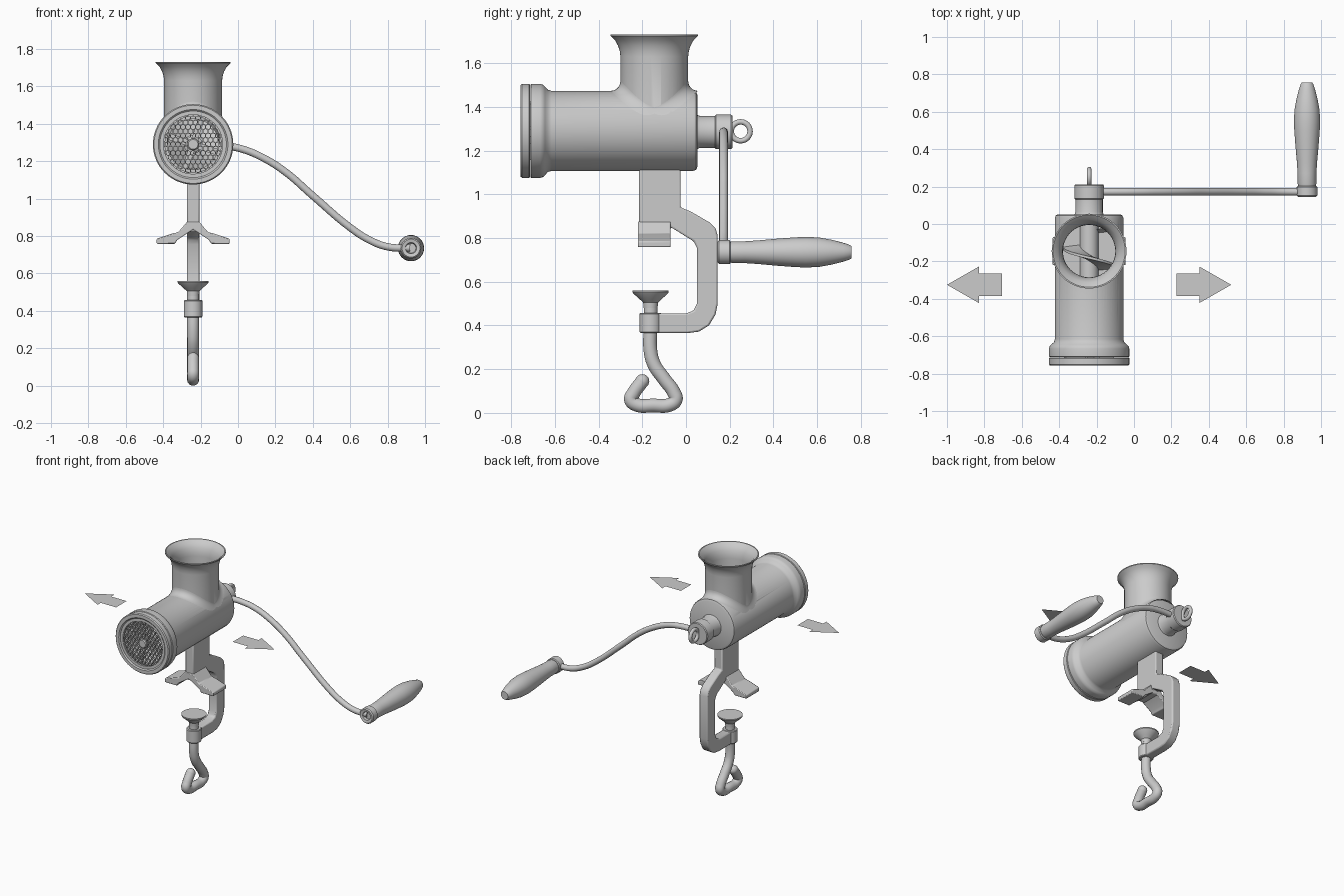
import bpy, bmesh
from math import sin, cos, pi, sqrt, radians
from mathutils import Vector, Matrix

if "Cube" in bpy.data.objects:
    bpy.data.objects.remove(bpy.data.objects["Cube"])

CX, AZ = -0.24, 1.29          # centre of the body tube (x, z)


def finish(ob, angle=35):
    bpy.ops.object.select_all(action='DESELECT')
    ob.select_set(True)
    bpy.context.view_layer.objects.active = ob
    bpy.ops.object.shade_smooth_by_angle(angle=radians(angle))
    return ob


def make(name, bm, recalc=True):
    if recalc:
        bmesh.ops.recalc_face_normals(bm, faces=bm.faces)
    me = bpy.data.meshes.new(name)
    bm.to_mesh(me)
    bm.free()
    ob = bpy.data.objects.new(name, me)
    bpy.context.collection.objects.link(ob)
    return finish(ob)


def grid(bm, rows, wrap_rows=False, wrap_cols=True):
    vs = [[bm.verts.new(p) for p in r] for r in rows]
    n, m = len(vs), len(vs[0])
    for i in range(n if wrap_rows else n - 1):
        for j in range(m if wrap_cols else m - 1):
            a, b = vs[i], vs[(i + 1) % n]
            k = (j + 1) % m
            bm.faces.new((a[j], a[k], b[k], b[j]))


def lathe(name, prof, axis='Y', x=CX, o=AZ, ring=False, seg=64):
    """prof = (radius, position on axis); o = z for Y axis, y for Z axis."""
    bm = bmesh.new()
    rows = []
    for r, h in prof:
        c = [(r * cos(2 * pi * i / seg), r * sin(2 * pi * i / seg)) for i in range(seg)]
        rows.append([(x + a, h, o + b) if axis == 'Y' else (x + a, o + b, h) for a, b in c])
    grid(bm, rows, wrap_rows=ring)
    bmesh.ops.remove_doubles(bm, verts=bm.verts, dist=1e-6)
    return make(name, bm)


def extrude(name, pts, vec, bevel=0.008):
    bm = bmesh.new()
    f = bm.faces.new([bm.verts.new(p) for p in pts])
    g = bmesh.ops.extrude_face_region(bm, geom=[f])
    bmesh.ops.translate(bm, vec=vec, verts=[v for v in g['geom'] if isinstance(v, bmesh.types.BMVert)])
    ob = make(name, bm)
    if bevel:
        m = ob.modifiers.new('bevel', 'BEVEL')
        m.width, m.segments = bevel, 2
    return ob


def tube(name, pts, radius):
    cu = bpy.data.curves.new(name, 'CURVE')
    cu.dimensions = '3D'
    cu.bevel_depth, cu.bevel_resolution, cu.use_fill_caps = radius, 5, True
    sp = cu.splines.new('BEZIER')
    sp.bezier_points.add(len(pts) - 1)
    for b, p in zip(sp.bezier_points, pts):
        b.co = p
        b.handle_left_type = b.handle_right_type = 'AUTO'
    ob = bpy.data.objects.new(name, cu)
    bpy.context.collection.objects.link(ob)
    bpy.ops.object.select_all(action='DESELECT')
    ob.select_set(True)
    bpy.context.view_layer.objects.active = ob
    bpy.ops.object.convert(target='MESH')
    return finish(bpy.context.object)


def boolean(ob, other, op):
    m = ob.modifiers.new(op, 'BOOLEAN')
    m.object, m.operation, m.solver = other, op, 'EXACT'
    bpy.context.view_layer.objects.active = ob
    bpy.ops.object.modifier_apply(modifier=m.name)
    bpy.data.objects.remove(other)


# body tube and hopper, joined and hollowed
HY, HR, R = -0.145, 0.155, 0.183
body = lathe('body', [(0, .052), (.165, .052), (.178, .046), (R, .033), (R, -.615), (.188, -.632),
                      (.203, -.645), (.212, -.655), (.215, -.667), (.215, -.708), (.21, -.712), (0, -.712)])
boolean(body, lathe('hopper', [(0, AZ), (HR, AZ), (HR, 1.63), (.158, 1.655), (.166, 1.68), (.18, 1.705),
                               (.2, 1.724), (.2, 1.73), (0, 1.73)], 'Z', o=HY), 'UNION')
boolean(body, lathe('body_cutter', [(0, .02), (.15, .02), (.15, -.8), (0, -.8)]), 'DIFFERENCE')
boolean(body, lathe('hopper_cutter', [(0, AZ), (.14, AZ), (.14, 1.63), (.143, 1.655), (.152, 1.685),
                                      (.168, 1.71), (.194, 1.731), (.194, 1.76), (0, 1.76)], 'Z', o=HY), 'DIFFERENCE')
finish(body)

# rounded blend where the hopper meets the body
bm = bmesh.new()
rows = []
for k in range(8):
    a = k / 7 * pi / 2
    row = []
    for i in range(64):
        t = 2 * pi * i / 64
        f = .01 + .035 * abs(sin(t))
        r = HR + f * (1 - sin(a))
        x = r * cos(t)
        row.append((CX + x, HY + r * sin(t), AZ + sqrt(R * R - x * x) + f * (1 - cos(a))))
    rows.append(row)
grid(bm, rows)
make('hopper_blend', bm)

# front screw ring
lathe('front_ring', [(.178, -.714), (.212, -.714), (.215, -.718), (.215, -.75), (.209, -.757),
                     (.186, -.757), (.178, -.75)], ring=True)

# perforated front plate: honeycomb cells inset and opened
bm = bmesh.new()
c = .0155
for j in range(-8, 9):
    for i in range(-8, 9):
        x, z = (i + .5 * (j % 2)) * c * sqrt(3), j * c * 1.5
        if .03 < sqrt(x * x + z * z) < .16:
            bm.faces.new([bm.verts.new((CX + x + c * sin(k * pi / 3), -.742, AZ + z + c * cos(k * pi / 3)))
                          for k in range(6)])
bmesh.ops.remove_doubles(bm, verts=bm.verts, dist=1e-4)
cells = bm.faces[:]
bmesh.ops.inset_individual(bm, faces=cells, thickness=.003)
bmesh.ops.delete(bm, geom=cells, context='FACES')
plate = make('perforated_plate', bm)
m = plate.modifiers.new('thickness', 'SOLIDIFY')
m.thickness, m.offset = .012, 0
lathe('plate_rim', [(.158, -.735), (.18, -.735), (.18, -.749), (.158, -.749)], ring=True)
lathe('plate_centre', [(0, -.73), (.032, -.73), (.032, -.748), (.026, -.754), (0, -.754)], seg=32)

# four-armed cutting knife behind the plate
for n in range(2):
    rot = Matrix.Rotation(n * pi / 2 + .35, 3, 'Y')
    pts = [rot @ Vector(p) + Vector((CX, -.725, AZ)) for p in
           ((-.135, 0, -.022), (.135, 0, -.012), (.135, 0, .022), (-.135, 0, .012))]
    extrude('knife_blade', pts, (0, .022, 0), 0)

# feed screw: shaft and helical flight
lathe('feed_shaft', [(0, .06), (.05, .06), (.05, -.69), (.03, -.7), (.03, -.735), (0, -.735)], seg=32)
bm = bmesh.new()
rows = []
for i in range(161):
    y = -.01 - .65 * i / 160
    t = -(y + .18) / .2 * 2 * pi
    rows.append([(CX + r * sin(t), y + dy, AZ + r * cos(t))
                 for r, dy in ((.045, .018), (.138, .007), (.138, -.007), (.045, -.018))])
grid(bm, rows)
make('feed_flight', bm)

# rear bearing, crank hub and thumb-screw ring
lathe('rear_bearing', [(0, .04), (.082, .04), (.076, .056), (.073, .065), (.073, .135), (0, .135)], o=1.285, seg=48)
lathe('crank_hub', [(0, .132), (.074, .132), (.079, .137), (.079, .206), (.074, .212), (0, .212)], o=1.285, seg=48)
bpy.ops.mesh.primitive_torus_add(location=(CX, .25, 1.288), rotation=(0, pi / 2, 0), major_radius=.043,
                                 minor_radius=.0125, major_segments=40, minor_segments=12)
bpy.context.object.name = 'thumb_screw_ring'
finish(bpy.context.object)

# crank arm and grip
tube('crank_arm', [(x, .172, z) for x, z in ((-.2, 1.285), (-.08, 1.283), (.02, 1.265), (.13, 1.22), (.25, 1.145),
     (.4, 1.015), (.6, .845), (.7, .78), (.8, .742), (.92, .735))], .02)
lathe('grip_collar', [(0, .165), (.026, .165), (.03, .149), (.048, .145), (.055, .152), (.055, .198), (.05, .204),
                      (0, .204)], x=.925, o=.735, seg=40)
lathe('grip', [(0, .2), (.046, .2), (.05, .215), (.05, .27), (.054, .33), (.062, .42), (.068, .5), (.07, .55),
               (.067, .61), (.056, .67), (.043, .72), (.035, .745), (.028, .757), (0, .757)], x=.925, o=.735, seg=40)

# clamp: C-shaped frame
W = .033
frame = [(-.215, 1.12), (-.025, 1.12), (-.025, .94), (.02, .922), (.11, .87), (.135, .845), (.145, .81), (.145, .5),
         (.135, .45), (.105, .4), (.06, .372), (.01, .365), (-.16, .365), (-.16, .455), (.0, .455), (.035, .468),
         (.05, .5), (.05, .755), (.035, .785), (-.07, .85), (-.07, .82), (-.215, .82)]
extrude('clamp_frame', [(CX - W, y, z) for y, z in frame], (2 * W, 0, 0))

# clamp: forked upper jaw
half = [(.033, .875), (.08, .82), (.115, .812), (.195, .785), (.195, .758), (.097, .758), (.085, .778), (.0, .835)]
pts = half + [(-x, z) for x, z in reversed(half[:-1])]
extrude('clamp_jaw', [(CX + x, -.22, z) for x, z in pts], (0, .15, 0), .005)

# clamp: screw boss, pressure disc and bent screw handle
SY = -.162
lathe('screw_boss', [(0, .365), (.046, .365), (.05, .37), (.05, .453), (.046, .458), (0, .458)], 'Z', o=SY, seg=40)
lathe('pressure_disc', [(0, .48), (.032, .48), (.034, .505), (.05, .52), (.078, .545), (.083, .552), (.083, .56),
                        (0, .56)], 'Z', o=SY, seg=48)
tube('clamp_screw', [(CX, y, z) for y, z in ((SY, .5), (SY, .4), (SY, .28), (-.145, .22), (-.1, .155), (-.055, .092),
     (-.047, .06), (-.075, .037), (-.15, .034), (-.225, .037), (-.252, .06), (-.24, .09), (-.2, .145))], .032)
bpy.ops.mesh.primitive_uv_sphere_add(segments=24, ring_count=12, radius=.032, location=(CX, -.2, .145))
bpy.context.object.name = 'clamp_screw_tip'
finish(bpy.context.object)

# flat direction arrows on both sides
for name, tip, s in (('left_arrow', -1.0, 1), ('right_arrow', .52, -1)):
    bm = bmesh.new()
    bm.faces.new([bm.verts.new((tip + s * x, -.325 + y, AZ)) for x, y in
                  ((0, 0), (.17, -.097), (.17, -.06), (.293, -.06), (.293, .06), (.17, .06), (.17, .097))])
    make(name, bm, recalc=False)
    f = bpy.data.objects[name].data
    if f.polygons[0].normal.z < 0:
        f.flip_normals()
